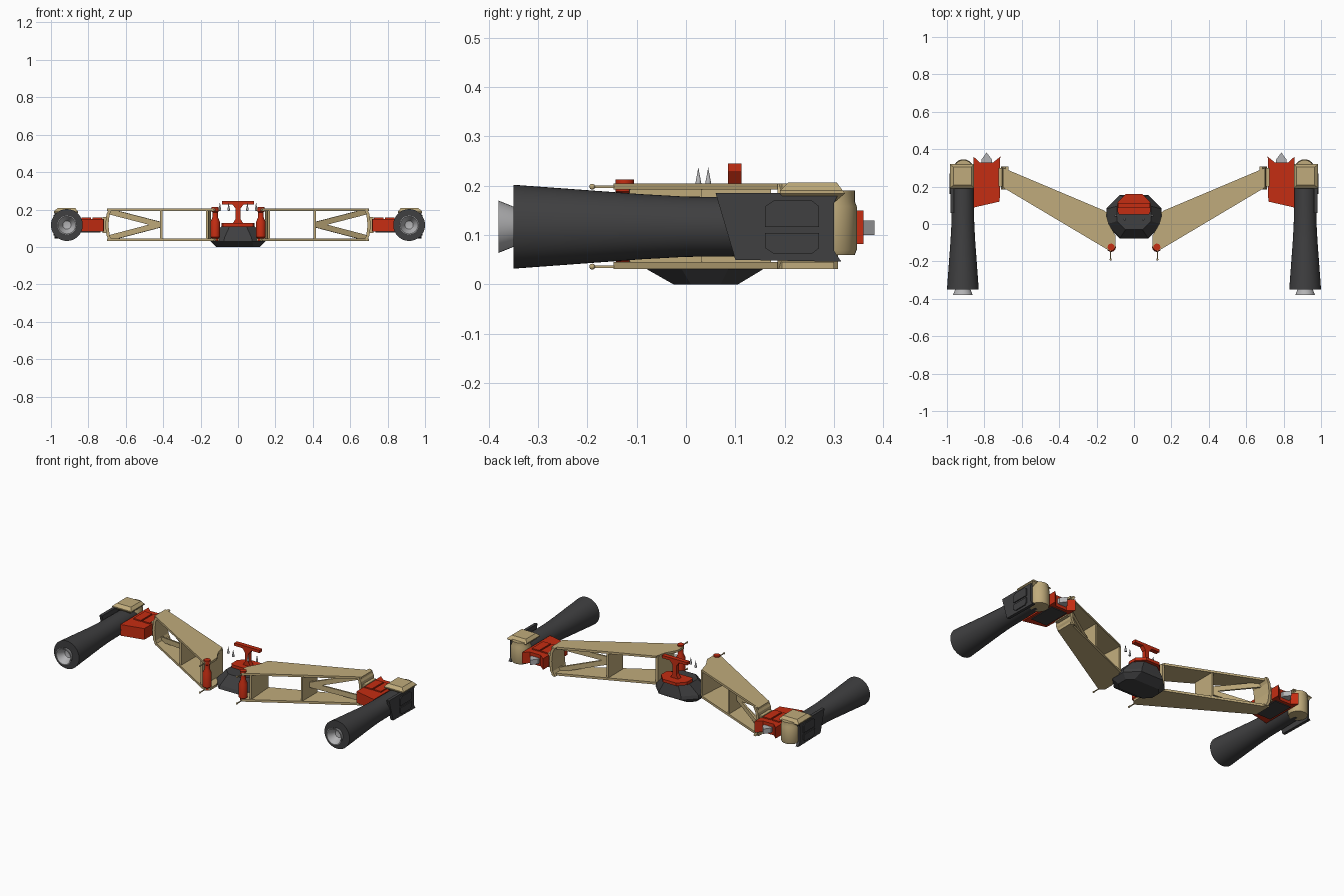
import bpy, bmesh, math
from mathutils import Vector, Matrix

cube = bpy.data.objects.get("Cube")
if cube:
    bpy.data.objects.remove(cube, do_unlink=True)


def material(name, rgb):
    m = bpy.data.materials.new(name)
    m.use_nodes = True
    m.diffuse_color = (*rgb, 1)
    m.node_tree.nodes["Principled BSDF"].inputs["Base Color"].default_value = (*rgb, 1)
    return m


TAN = material("tan", (0.53, 0.41, 0.20))
RED = material("red", (0.56, 0.026, 0.006))
DARK = material("charcoal", (0.05, 0.05, 0.052))
GREY = material("light grey", (0.45, 0.45, 0.46))


def finish(name, bm, mat, mirror, smooth=False):
    """Turn a bmesh into an object, optionally mirrored to the other side."""
    bmesh.ops.recalc_face_normals(bm, faces=bm.faces)
    mesh = bpy.data.meshes.new(name)
    bm.to_mesh(mesh)
    bm.free()
    mesh.materials.append(mat)
    ob = bpy.data.objects.new(name, mesh)
    bpy.context.collection.objects.link(ob)
    if mirror:
        ob.modifiers.new("Mirror", 'MIRROR').use_mirror_merge = False
    if smooth:
        bpy.ops.object.select_all(action='DESELECT')
        ob.select_set(True)
        bpy.context.view_layer.objects.active = ob
        bpy.ops.object.shade_smooth_by_angle(angle=math.radians(35))
    return ob


def place(axis, a, b, h):
    return {'x': (h, a, b), 'y': (a, h, b), 'z': (a, b, h)}[axis]


def loft(name, rings, mat, axis='z', mirror=True):
    """Join outlines of equal length, given as (height, points)."""
    bm = bmesh.new()
    loops = [[bm.verts.new(place(axis, a, b, h)) for a, b in pts] for h, pts in rings]
    n = len(loops[0])
    for lo, hi in zip(loops, loops[1:]):
        for i in range(n):
            bm.faces.new((lo[i], lo[(i + 1) % n], hi[(i + 1) % n], hi[i]))
    bm.faces.new(loops[0])
    bm.faces.new(loops[-1])
    return finish(name, bm, mat, mirror)


def prism(name, pts, lo, hi, mat, axis='z', mirror=True):
    return loft(name, [(lo, pts), (hi, pts)], mat, axis, mirror)


def rect(a0, a1, b0, b1):
    return [(a0, b0), (a1, b0), (a1, b1), (a0, b1)]


def lathe(name, profile, centre, mat, axis='z', seg=32):
    """Spin (radius, height) pairs about an axis through the centre."""
    bm = bmesh.new()
    verts = [bm.verts.new((r, 0, h)) for r, h in profile]
    edges = [bm.edges.new(pair) for pair in zip(verts, verts[1:])]
    bmesh.ops.spin(bm, geom=verts + edges, axis=(0, 0, 1), cent=(0, 0, 0),
                   angle=math.tau, steps=seg, use_duplicate=False)
    bmesh.ops.remove_doubles(bm, verts=bm.verts, dist=1e-5)
    if axis == 'y':
        bm.transform(Matrix.Rotation(math.radians(-90), 4, 'X'))
    bm.transform(Matrix.Translation(centre))
    return finish(name, bm, mat, True, True)


def beam(name, p, q, width, depth, mat):
    """Rectangular bar between two points."""
    p, q = Vector(p), Vector(q)
    d = q - p
    bm = bmesh.new()
    bmesh.ops.create_cube(bm, size=1)
    bm.transform(Matrix.Translation((p + q) / 2) @ d.to_track_quat('Z', 'Y').to_matrix().to_4x4()
                 @ Matrix.Diagonal((width, depth, d.length, 1)))
    return finish(name, bm, mat, True)


def wall(name, p, q, thick, mat=TAN):
    """Upright panel between two plan points, filling the wing height."""
    p, q = Vector(p), Vector(q)
    d = (q - p).normalized() * thick / 2
    n = Vector((-d.y, d.x))
    prism(name, [p + n, q + n, q - n, p - n], 0.04, 0.198, mat)


# Wing skins
wing = [(0.155, 0.07), (0.135, 0), (0.1, -0.06), (0.1, -0.125), (0.125, -0.147),
        (0.70, 0.195), (0.70, 0.30)]
prism("wing_top_skin", wing, 0.192, 0.205, TAN)
prism("wing_bottom_skin", wing, 0.031, 0.045, TAN)

# Wing ribs and diagonal struts
wall("wing_root_rib", (0.152, 0.065), (0.165, -0.115), 0.014)
wall("wing_mid_rib", (0.41, 0.172), (0.41, 0.03), 0.012)
for z in (0.19, 0.047):
    beam("wing_strut", (0.415, 0.10, 0.119), (0.69, 0.245, z), 0.011, 0.03, TAN)

# Curved wing end bracket
arc = [(0.688, 0.031), (0.703, 0.06), (0.710, 0.118), (0.703, 0.176), (0.688, 0.205)]
inner = [(x - 0.017, z) for x, z in reversed(arc)]
prism("wing_end_bracket", arc + inner, 0.185, 0.308, TAN, 'y')
prism("wing_joint", rect(0.70, 0.725, 0.075, 0.16), 0.20, 0.30, TAN, 'y')

# Wing tip probes
for z in (0.198, 0.036):
    beam("probe_rod", (0.125, -0.135, z), (0.125, -0.188, z), 0.005, 0.005, TAN)
    ball = [(0.006 * math.sin(math.pi * i / 8), -0.006 * math.cos(math.pi * i / 8)) for i in range(9)]
    lathe("probe_tip", ball, (0.125, -0.19, z), TAN, seg=12)

# Red canisters at the wing roots
lathe("canister", [(0, 0.032), (0.017, 0.032), (0.017, 0.045), (0.025, 0.052), (0.025, 0.135),
                   (0.015, 0.158), (0.015, 0.185), (0.019, 0.188), (0.019, 0.213), (0, 0.213)],
      (0.122, -0.124, 0), RED, seg=20)


# Faceted central hull
def octagon(w, y0, y1, cut):
    return [(-w, y0 + cut), (-w + cut, y0), (w - cut, y0), (w, y0 + cut),
            (w, y1 - cut), (w - cut, y1), (-w + cut, y1), (-w, y1 - cut)]


loft("hull", [(0, octagon(0.118, -0.025, 0.105, 0.035)), (0.03, octagon(0.146, -0.078, 0.155, 0.07)),
              (0.05, octagon(0.142, -0.07, 0.152, 0.07)), (0.11, octagon(0.09, -0.03, 0.14, 0.045))],
     DARK, mirror=False)

# Red dorsal plate and T-shaped fin
plate = [(-0.08, 0.05), (0.08, 0.05), (0.088, 0.065), (0.088, 0.115), (0.045, 0.16),
         (-0.045, 0.16), (-0.088, 0.115), (-0.088, 0.065)]
prism("dorsal_plate", plate, 0.11, 0.128, RED, mirror=False)
fin = [(-0.028, 0.125), (0.028, 0.125), (0.013, 0.15), (0.013, 0.205), (0.03, 0.228),
       (0.085, 0.228), (0.085, 0.245), (-0.085, 0.245), (-0.085, 0.228), (-0.03, 0.228),
       (-0.013, 0.205), (-0.013, 0.15)]
prism("dorsal_fin", fin, 0.085, 0.112, RED, 'y', False)

# Dorsal spikes
for x, y in ((0.097, 0.045), (0.05, 0.025)):
    lathe("spike", [(0, 0.192), (0.007, 0.194), (0.006, 0.205), (0, 0.237)], (x, y, 0), GREY, seg=12)

# Red engine mount with raised panels and a dark underside
mount = [(0.718, 0.12), (0.858, 0.088), (0.858, 0.36), (0.825, 0.33), (0.752, 0.33), (0.715, 0.36)]
prism("engine_mount", mount, 0.082, 0.15, RED)
prism("mount_underside", rect(0.735, 0.842, 0.14, 0.31), 0.077, 0.083, DARK)
for x in (0.727, 0.787):
    prism("mount_panel", rect(x, x + 0.05, 0.185, 0.295), 0.15, 0.157, RED)

# Grey pointed thruster behind the mount
prism("mount_thruster", [(0.76, 0.30), (0.815, 0.30), (0.815, 0.345), (0.788, 0.382), (0.76, 0.345)],
      0.10, 0.13, GREY)

# Flared engine barrel and nozzle
axis_point = (0.915, 0, 0.117)
lathe("engine_barrel", [(0, 0.27), (0.058, 0.27), (0.06, 0.10), (0.061, 0), (0.066, -0.09),
                        (0.085, -0.35), (0.04, -0.35), (0.03, -0.30), (0, -0.30)],
      axis_point, DARK, 'y', 48)
lathe("engine_nozzle", [(0.036, -0.34), (0.041, -0.35), (0.053, -0.38), (0.047, -0.38),
                        (0.022, -0.335), (0, -0.33)], axis_point, GREY, 'y', 32)

# Tan engine cap and rounded tail
lathe("engine_tail", [(0, 0.06), (0.051, 0.06), (0.055, 0.07), (0.055, 0.158), (0.051, 0.168),
                      (0.051, 0.19), (0, 0.19)], (0.912, 0.291, 0), TAN, seg=32)
loft("engine_cap", [(0.166, rect(0.875, 0.965, 0.21, 0.30)), (0.184, rect(0.855, 0.985, 0.19, 0.322)),
                    (0.19, rect(0.855, 0.985, 0.19, 0.318)),
                    (0.207, rect(0.87, 0.965, 0.208, 0.305))], TAN)

# Side armour with two raised panels
armour = [(0.06, 0.185), (0.31, 0.185), (0.30, 0.165), (0.30, 0.068), (0.315, 0.046), (0.10, 0.05)]
prism("side_armour", armour, 0.962, 0.98, DARK, 'x')
for mid, flip in ((0.143, 1), (0.083, -1)):
    half = 0.027 if flip > 0 else 0.021
    lo, hi = mid - half * flip, mid + half * flip
    panel = [(0.16, lo), (0.27, lo), (0.27, hi - 0.012 * flip), (0.255, hi),
             (0.178, hi), (0.16, hi - 0.012 * flip)]
    prism("armour_panel", panel, 0.98, 0.986, DARK, 'x')
